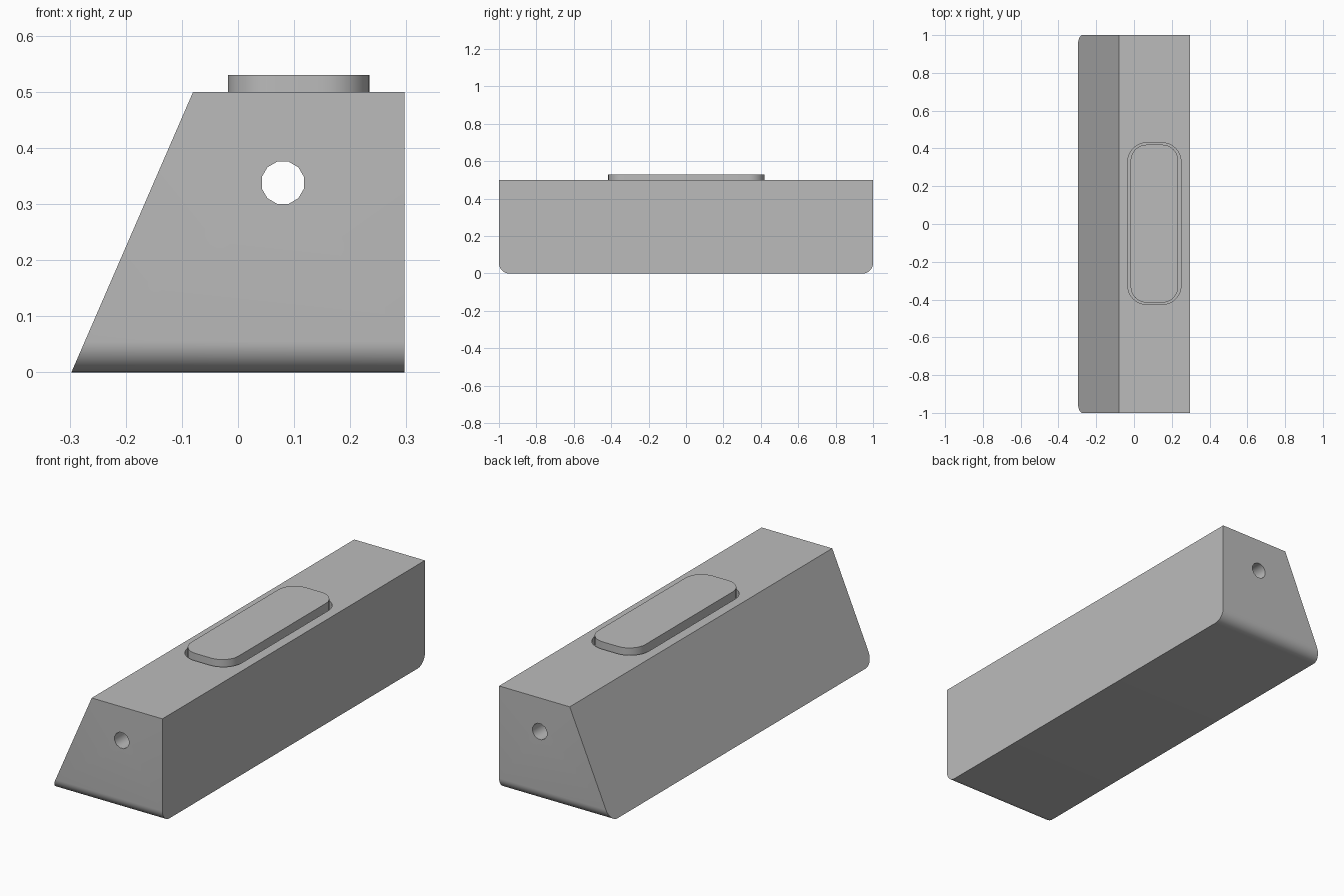
import bpy, bmesh, math
from mathutils import Vector

cube = bpy.data.objects.get("Cube")
if cube:
    bpy.data.objects.remove(cube, do_unlink=True)

GREY = (0.5, 0.5, 0.5, 1)
grey = bpy.data.materials.new("plain grey")
grey.use_nodes = True
grey.diffuse_color = GREY
grey.node_tree.nodes["Principled BSDF"].inputs["Base Color"].default_value = GREY


def arc(cx, cy, r, start, end, steps):
    """Points along an arc, angles in degrees."""
    return [(cx + r * math.cos(math.radians(start + (end - start) * i / steps)),
             cy + r * math.sin(math.radians(start + (end - start) * i / steps)))
            for i in range(steps + 1)]


def rounded_rect(cx, cy, hx, hy, r, steps=8):
    pts = []
    for k, (sx, sy) in enumerate([(1, 1), (-1, 1), (-1, -1), (1, -1)]):
        pts += arc(cx + sx * (hx - r), cy + sy * (hy - r), r, 90 * k, 90 * k + 90, steps)
    return pts


def extrude(name, points, sweep):
    """Closed prism from a loop of 3D points."""
    bm = bmesh.new()
    face = bm.faces.new([bm.verts.new(p) for p in points])
    new = bmesh.ops.extrude_face_region(bm, geom=[face])["geom"]
    bmesh.ops.translate(bm, vec=Vector(sweep),
                        verts=[v for v in new if isinstance(v, bmesh.types.BMVert)])
    bmesh.ops.recalc_face_normals(bm, faces=bm.faces)
    mesh = bpy.data.meshes.new(name)
    bm.to_mesh(mesh)
    bm.free()
    mesh.materials.append(grey)
    obj = bpy.data.objects.new(name, mesh)
    bpy.context.collection.objects.link(obj)
    return obj


def smooth(obj):
    bpy.ops.object.select_all(action='DESELECT')
    obj.select_set(True)
    bpy.context.view_layer.objects.active = obj
    bpy.ops.object.shade_smooth_by_angle(angle=math.radians(35))


WIDTH, TOP, FILLET = 0.297, 0.5, 0.055

# Body: long block with rounded lower ends, one side leaning inwards
outline = (arc(-1 + FILLET, FILLET, FILLET, 180, 270, 10)
           + arc(1 - FILLET, FILLET, FILLET, 270, 360, 10)
           + [(1, TOP), (-1, TOP)])
body = extrude("body", [(-WIDTH, y, z) for y, z in outline], (2 * WIDTH, 0, 0))
for v in body.data.vertices:
    if v.co.x < 0:
        v.co.x += 0.217 * v.co.z / TOP

# Cutters: lengthwise bore and pocket around the button
bore = extrude("bore_cutter",
               [(x, -1.2, z) for x, z in arc(0.08, 0.338, 0.039, 15, 345, 11)], (0, 2.4, 0))
pocket = extrude("pocket_cutter",
                 [(x, y, 0.42) for x, y in rounded_rect(0.108, 0.002, 0.141, 0.428, 0.1)],
                 (0, 0, 0.2))
for cutter in (bore, pocket):
    cut = body.modifiers.new(cutter.name, 'BOOLEAN')
    cut.operation = 'DIFFERENCE'
    cut.solver = 'EXACT'
    cut.object = cutter
    bpy.context.view_layer.objects.active = body
    bpy.ops.object.modifier_apply(modifier=cut.name)
    bpy.data.objects.remove(cutter, do_unlink=True)
smooth(body)

# Button: rounded plate standing in the pocket
button = extrude("button",
                 [(x, y, 0.42) for x, y in rounded_rect(0.108, 0.002, 0.126, 0.418, 0.085)],
                 (0, 0, 0.11))
smooth(button)
